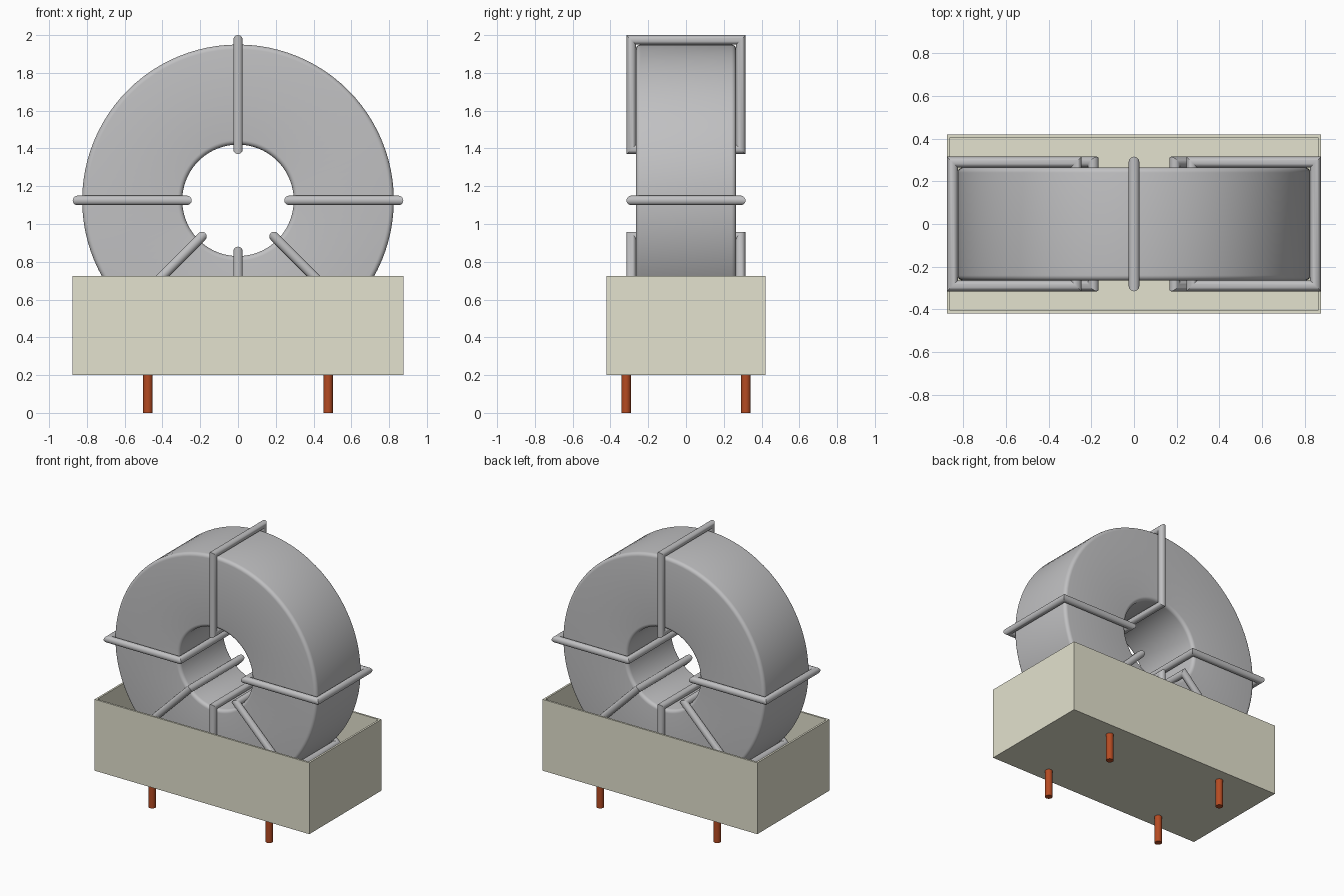
import bpy
import bmesh
from math import sin, cos, pi, radians, sqrt
from mathutils import Vector, Matrix

if "Cube" in bpy.data.objects:
    bpy.data.objects.remove(bpy.data.objects["Cube"], do_unlink=True)

AXIS_Z = 1.125        # height of the ring axis
OUTER, INNER = 0.825, 0.295
HALF_DEPTH = 0.265
WIRE = 0.025


def material(name, rgb, metallic=0.0):
    mat = bpy.data.materials.new(name)
    mat.use_nodes = True
    mat.diffuse_color = (*rgb, 1)
    bsdf = mat.node_tree.nodes["Principled BSDF"]
    bsdf.inputs["Base Color"].default_value = (*rgb, 1)
    return mat


grey = material("silver grey", (0.53, 0.53, 0.54))
beige = material("pale beige", (0.77, 0.76, 0.62))
copper = material("copper", (0.46, 0.07, 0.016))


def finish(name, bm, mat, smooth=True):
    bmesh.ops.recalc_face_normals(bm, faces=bm.faces)
    mesh = bpy.data.meshes.new(name)
    bm.to_mesh(mesh)
    bm.free()
    mesh.materials.append(mat)
    obj = bpy.data.objects.new(name, mesh)
    bpy.context.collection.objects.link(obj)
    if smooth:
        bpy.ops.object.select_all(action="DESELECT")
        obj.select_set(True)
        bpy.context.view_layer.objects.active = obj
        bpy.ops.object.shade_smooth_by_angle(angle=radians(35))
    return obj


def skin_rings(bm, rings):
    """Join closed loops of points into a closed tube."""
    loops = [[bm.verts.new(p) for p in ring] for ring in rings]
    for a, b in zip(loops, loops[1:] + loops[:1]):
        for i in range(len(a)):
            j = (i + 1) % len(a)
            bm.faces.new((a[i], a[j], b[j], b[i]))


# Toroid core: rounded rectangle swept round the y axis
def rounded_section(fillet=0.025, steps=5):
    mid, half = (OUTER + INNER) / 2, (OUTER - INNER) / 2
    points = []
    for k, (sx, sy) in enumerate(((1, 1), (-1, 1), (-1, -1), (1, -1))):
        for s in range(steps + 1):
            a = (k + s / steps) * pi / 2
            points.append((mid + sx * (half - fillet) + fillet * cos(a),
                           sy * (HALF_DEPTH - fillet) + fillet * sin(a)))
    return points


section = rounded_section()
SEGMENTS = 96
bm = bmesh.new()
skin_rings(bm, [[Vector((r * cos(t), y, AXIS_Z + r * sin(t))) for r, y in section]
                for t in (2 * pi * i / SEGMENTS for i in range(SEGMENTS))])
finish("toroid_core", bm, grey)


# Wire turns: round wire in a mitred rectangle around the core
def wire_turn(name, degrees):
    t = radians(degrees)
    radial = Vector((cos(t), 0, sin(t)))
    depth = Vector((0, 1, 0))
    side = radial.cross(depth)
    centre = Vector((0, 0, AXIS_Z))
    rings = []
    for sx, sy in ((1, 1), (-1, 1), (-1, -1), (1, -1)):
        r = OUTER + WIRE if sx > 0 else INNER - WIRE
        y = sy * (HALF_DEPTH + WIRE)
        ring = []
        for i in range(20):
            a = 2 * pi * i / 20
            off = WIRE * cos(a)
            ring.append(centre + radial * (r + sx * off)
                        + depth * (y + sy * off) + side * (WIRE * sin(a)))
        rings.append(ring)
    bm = bmesh.new()
    skin_rings(bm, rings)
    finish(name, bm, grey)


for label, angle in (("top", 90), ("left", 0), ("right", 180), ("bottom", 270),
                     ("lower_left", 315), ("lower_right", 225)):
    wire_turn("wire_turn_" + label, angle)

# Open-topped tray: block with its top inset and sunk
bm = bmesh.new()
bmesh.ops.create_cube(bm, size=1, matrix=Matrix.Translation((0, 0, 0.4625))
                      @ Matrix.Diagonal((1.75, 0.84, 0.525, 1)))
bm.faces.ensure_lookup_table()
top = max(bm.faces, key=lambda f: f.calc_center_median().z)
bmesh.ops.inset_region(bm, faces=[top], thickness=0.02)
floor = bmesh.ops.extrude_face_region(bm, geom=[top])["geom"]
bmesh.ops.translate(bm, vec=(0, 0, -0.505),
                    verts=[v for v in floor if isinstance(v, bmesh.types.BMVert)])
if top.is_valid:
    bmesh.ops.delete(bm, geom=[top], context="FACES_ONLY")
finish("tray", bm, beige, smooth=False)

# Four pins under the tray
for sx, xname in ((1, "left"), (-1, "right")):
    for sy, yname in ((-1, "front"), (1, "back")):
        bm = bmesh.new()
        bmesh.ops.create_cone(bm, cap_ends=True, segments=20, radius1=0.025,
                              radius2=0.025, depth=0.21,
                              matrix=Matrix.Translation((sx * 0.477, sy * 0.317, 0.105)))
        finish("pin_" + yname + "_" + xname, bm, copper)
